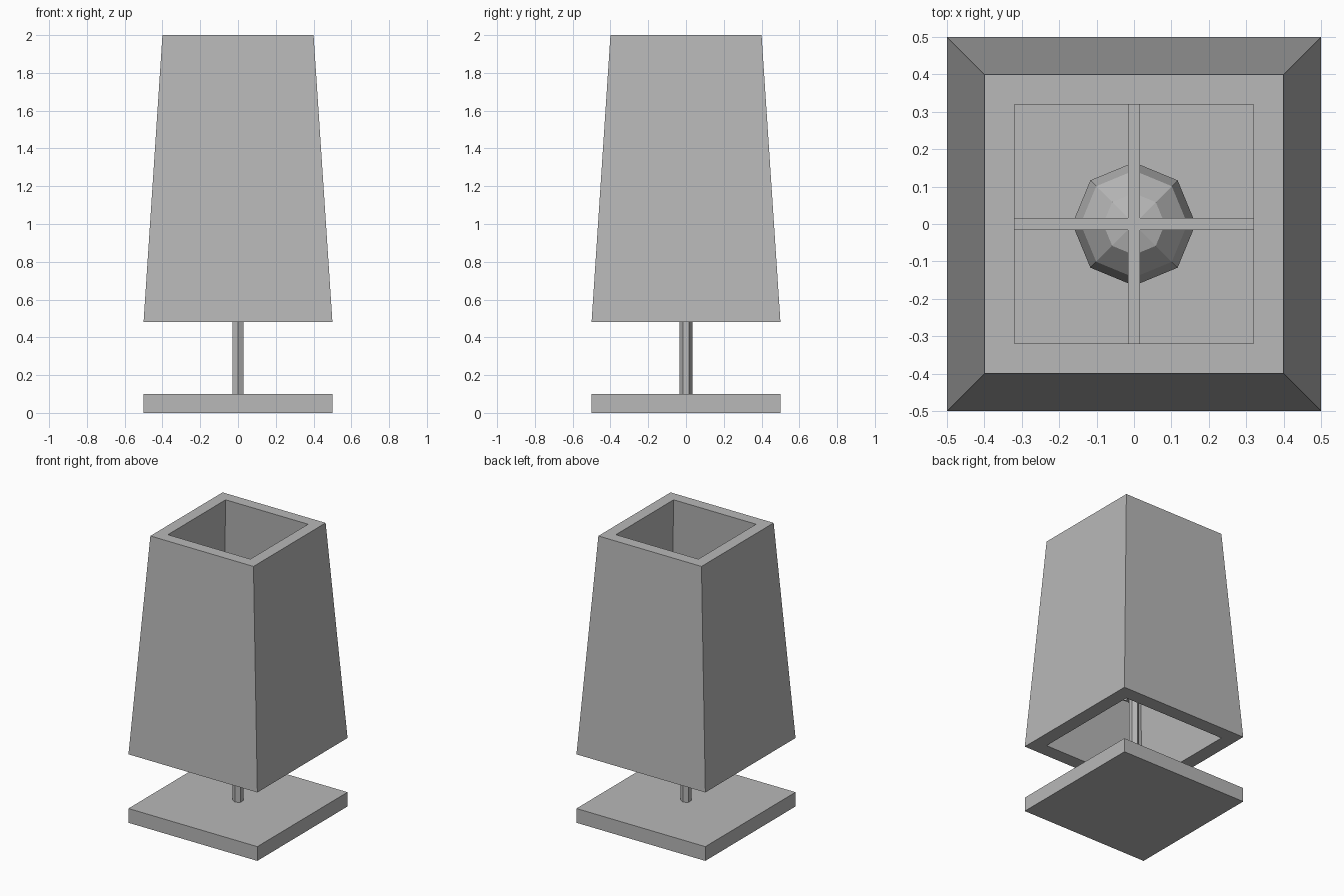
import bpy
import bmesh
import math
from mathutils import Matrix, Vector

default = bpy.data.objects.get("Cube")
if default:
    bpy.data.objects.remove(default, do_unlink=True)

grey = bpy.data.materials.new("plain_grey")
grey.use_nodes = True
colour = (0.48, 0.48, 0.48, 1.0)
grey.diffuse_color = colour
grey.node_tree.nodes["Principled BSDF"].inputs["Base Color"].default_value = colour


def finish(name, bm):
    """Turn a bmesh into a flat-shaded grey object."""
    bmesh.ops.recalc_face_normals(bm, faces=bm.faces)
    mesh = bpy.data.meshes.new(name)
    bm.to_mesh(mesh)
    bm.free()
    mesh.materials.append(grey)
    obj = bpy.data.objects.new(name, mesh)
    bpy.context.collection.objects.link(obj)
    return obj


def ring(bm, count, radius, z, turn):
    step = math.tau / count
    return [bm.verts.new((radius * math.cos(turn + i * step),
                          radius * math.sin(turn + i * step), z)) for i in range(count)]


def bridge(bm, a, b):
    for i in range(len(a)):
        j = (i + 1) % len(a)
        bm.faces.new((a[i], a[j], b[j], b[i]))


def box(name, size, centre):
    bm = bmesh.new()
    place = Matrix.Translation(centre) @ Matrix.Diagonal((*size, 1))
    bmesh.ops.create_cube(bm, size=1, matrix=place)
    return finish(name, bm)


def prism(name, count, radius, bottom, top, turn):
    bm = bmesh.new()
    low, high = ring(bm, count, radius, bottom, turn), ring(bm, count, radius, top, turn)
    bridge(bm, low, high)
    bm.faces.new(low)
    bm.faces.new(high)
    return finish(name, bm)


# Square base, hexagonal pole and bulb socket
box("base", (1, 1, 0.1), (0, 0, 0.05))
prism("pole", 6, 0.034, 0.1, 0.82, math.pi / 2)
prism("bulb_socket", 8, 0.05, 0.79, 0.89, 0)

# Hollow tapered shade: outer and inner square rings at both ends
bm = bmesh.new()
halves = ((0.5, 0.48), (0.4, 2.0), (0.32, 2.0), (0.4, 0.48))
rings = [ring(bm, 4, h * math.sqrt(2), z, math.pi / 4) for h, z in halves]
for k in range(4):
    bridge(bm, rings[k], rings[(k + 1) % 4])
finish("shade", bm)

# Faceted bulb
bm = bmesh.new()
bmesh.ops.create_uvsphere(bm, u_segments=8, v_segments=6, radius=0.165,
                          matrix=Matrix.Translation((0, 0, 1.03)))
finish("bulb", bm)

# Crossed support bars and the wire loops that carry them around the bulb
WIDTH, BAR_Z = 0.032, 1.3
half_loop = ((0.05, 0.80), (0.16, 0.87), (0.21, 1.0), (0.20, 1.15), (0.12, BAR_Z))
for k, axis in enumerate(("side", "front")):
    spin = Matrix.Rotation(k * math.pi / 2, 4, "Z")
    bar = box(axis + "_support_bar", (0.72, WIDTH, WIDTH), (0, 0, BAR_Z))
    bar.data.transform(spin)

    outline = list(half_loop) + [(-x, z) for x, z in reversed(half_loop)]
    bm = bmesh.new()
    middle = Vector((0, 0, 1.05))
    loops = []
    for y, inset in ((-1, 0), (1, 0), (1, 0.025), (-1, 0.025)):
        loop = []
        for x, z in outline:
            point = Vector((x, 0, z))
            point += (middle - point).normalized() * inset
            point.y = y * WIDTH / 2
            loop.append(bm.verts.new(spin @ point))
        loops.append(loop)
    for i in range(4):
        bridge(bm, loops[i], loops[(i + 1) % 4])
    finish(axis + "_wire_loop", bm)
